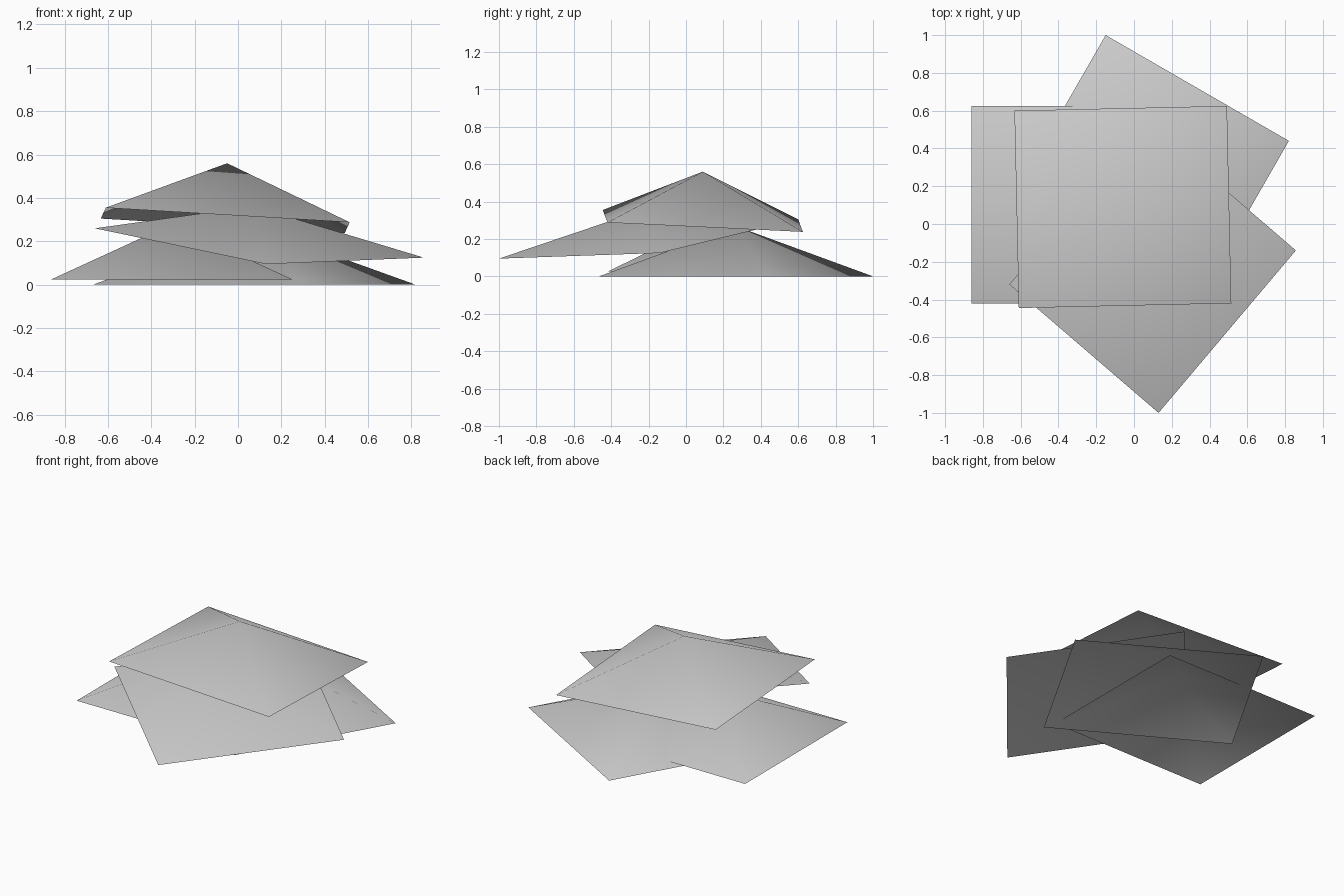
import bpy
import bmesh
from mathutils import Vector

cube = bpy.data.objects.get("Cube")
if cube:
    bpy.data.objects.remove(cube, do_unlink=True)

# One plain grey for every layer
grey = bpy.data.materials.new("light_grey")
grey.use_nodes = True
colour = (0.6, 0.6, 0.6, 1)
grey.diffuse_color = colour
grey.node_tree.nodes["Principled BSDF"].inputs["Base Color"].default_value = colour


def canopy(name, corner, left, right, apex):
    """Open, smooth four-sided roof: one base corner, its two neighbours, and the peak."""
    a, b, d = Vector(corner), Vector(left), Vector(right)
    bm = bmesh.new()
    base = [bm.verts.new(p) for p in (a, b, b + d - a, d)]
    peak = bm.verts.new(apex)
    for i in range(4):
        bm.faces.new((base[i], base[(i + 1) % 4], peak)).smooth = True
    bmesh.ops.recalc_face_normals(bm, faces=bm.faces)
    # Keep the outside of the roof facing up
    if sum(f.normal.z for f in bm.faces) < 0:
        bmesh.ops.reverse_faces(bm, faces=bm.faces)
    mesh = bpy.data.meshes.new(name)
    bm.to_mesh(mesh)
    bm.free()
    mesh.materials.append(grey)
    obj = bpy.data.objects.new(name, mesh)
    bpy.context.collection.objects.link(obj)


# Flat layers at the bottom
canopy("bottom_canopy", (-.15, 1, 0), (-.67, .095, 0), (.82, .44, 0), (.075, .268, .268))
canopy("side_canopy", (-.86, -.42, .025), (.25, -.42, .025), (-.86, .625, .025),
       (-.305, .103, .28))

# Tilted layers above
canopy("middle_canopy", (.13, -1, .095), (.857, -.14, .125), (-.66, -.32, .26),
       (.07, -.21, .362))
canopy("top_canopy", (-.61, -.445, .355), (.515, -.42, .288), (-.633, .6, .305),
       (-.05, .09, .56))
